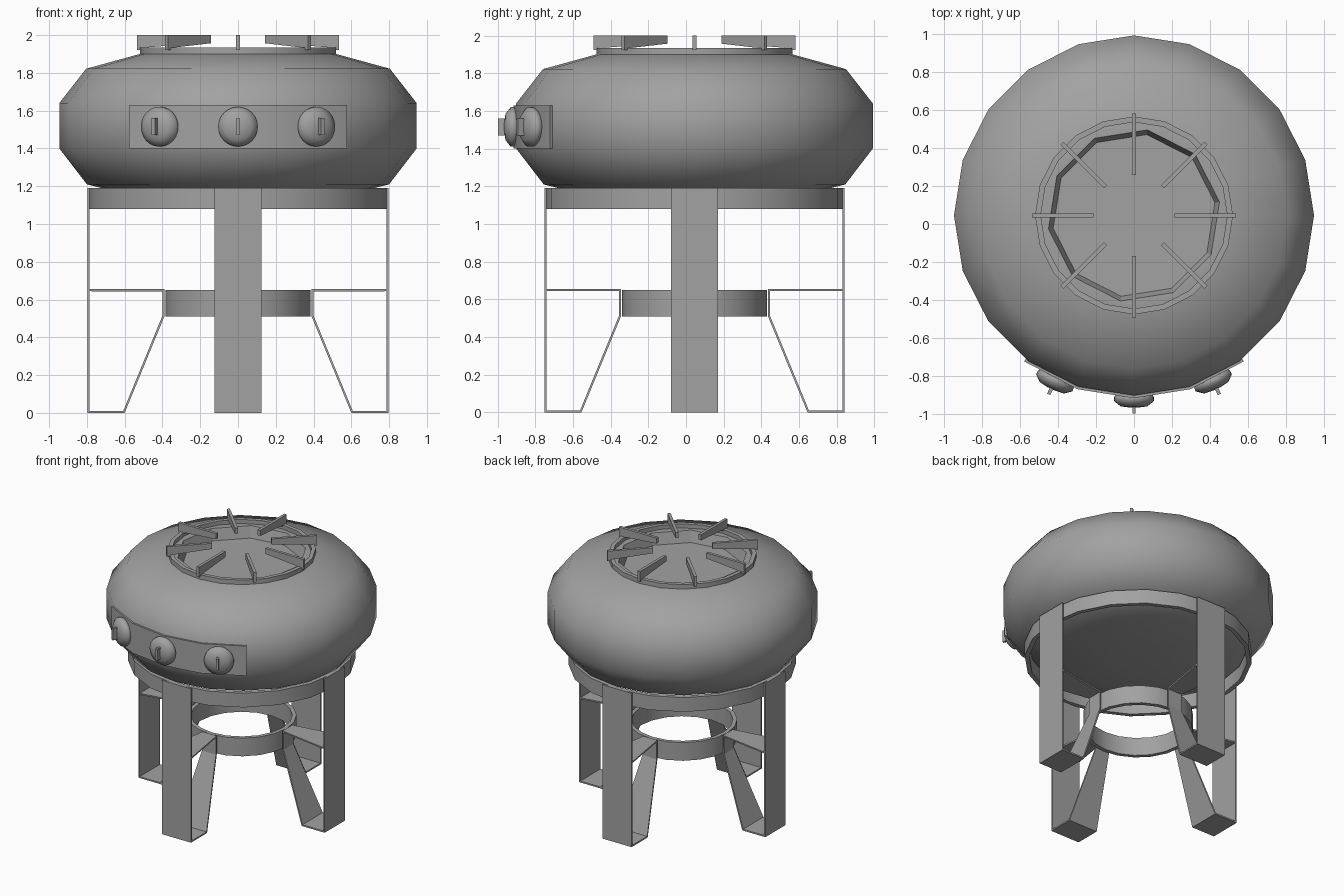
import bpy, bmesh
from math import sin, cos, pi, radians
from mathutils import Matrix

if "Cube" in bpy.data.objects:
    bpy.data.objects.remove(bpy.data.objects["Cube"], do_unlink=True)

CY = 0.045          # the round body sits slightly behind the middle
SIDES = 20

metal = bpy.data.materials.new("grey metal")
metal.use_nodes = True
GREY = (0.36, 0.36, 0.36, 1)
metal.diffuse_color = GREY
metal.node_tree.nodes["Principled BSDF"].inputs["Base Color"].default_value = GREY


def finish(name, bm, matrix=None, smooth=None):
    bmesh.ops.recalc_face_normals(bm, faces=bm.faces)
    mesh = bpy.data.meshes.new(name)
    bm.to_mesh(mesh)
    bm.free()
    mesh.materials.append(metal)
    ob = bpy.data.objects.new(name, mesh)
    bpy.context.collection.objects.link(ob)
    ob.matrix_world = matrix or Matrix.Translation((0, CY, 0))
    if smooth:
        bpy.ops.object.select_all(action="DESELECT")
        ob.select_set(True)
        bpy.context.view_layer.objects.active = ob
        bpy.ops.object.shade_smooth_by_angle(angle=radians(smooth))
    return ob


def lathe(name, profile, sides=SIDES, closed=False, matrix=None, smooth=None, turn=0):
    """Spin (radius, height) points; a closed profile makes a ring, an open one is capped."""
    bm = bmesh.new()
    rows = [[bm.verts.new((r * cos(turn + 2 * pi * i / sides),
                           r * sin(turn + 2 * pi * i / sides), z))
             for i in range(sides)] for r, z in profile]
    pairs = list(zip(rows, rows[1:]))
    if closed:
        pairs.append((rows[-1], rows[0]))
    else:
        bm.faces.new(rows[0])
        bm.faces.new(rows[-1])
    for a, b in pairs:
        for i in range(sides):
            j = (i + 1) % sides
            bm.faces.new((a[i], a[j], b[j], b[i]))
    return finish(name, bm, matrix, smooth)


def ring(name, inner, outer, low, high):
    return lathe(name, [(inner, low), (outer, low), (outer, high), (inner, high)],
                 closed=True, smooth=30)


def spoke(angle):
    """Frame whose local x points outward from the body axis."""
    return Matrix.Translation((0, CY, 0)) @ Matrix.Rotation(angle, 4, "Z")


def slab(name, outline, width, matrix):
    """Extrude an outline in local xz to a plate centred on local y."""
    bm = bmesh.new()
    face = bm.faces.new([bm.verts.new((x, -width / 2, z)) for x, z in outline])
    out = bmesh.ops.extrude_face_region(bm, geom=[face])["geom"]
    bmesh.ops.translate(bm, vec=(0, width, 0),
                        verts=[v for v in out if isinstance(v, bmesh.types.BMVert)])
    return finish(name, bm, matrix)


# Flattened round body with a ten-sided burner recess
body = lathe("body", [(0.19, 1.12), (0.52, 1.14), (0.80, 1.21), (0.946, 1.40),
                      (0.946, 1.64), (0.804, 1.822), (0.52, 1.90), (0.48, 1.905)],
             smooth=45)
cutter = lathe("recess_cutter", [(0.43, 1.82), (0.455, 1.905), (0.455, 1.96)],
               sides=10, turn=radians(9))
cutter.hide_render = True
recess = body.modifiers.new("recess", "BOOLEAN")
recess.operation = "DIFFERENCE"
recess.solver = "EXACT"
recess.object = cutter
bpy.context.view_layer.objects.active = body
bpy.ops.object.modifier_apply(modifier=recess.name)
bpy.data.objects.remove(cutter, do_unlink=True)

# Rings of the grate and the stand
ring("grate_ring", 0.49, 0.52, 1.895, 1.935)
ring("support_ring", 0.765, 0.797, 1.08, 1.19)
ring("lower_ring", 0.355, 0.385, 0.51, 0.65)

# Pan supports around the grate
for i in range(8):
    slab(f"grate_prong_{i + 1}", [(0.212, 1.957), (0.48, 1.935), (0.49, 1.922),
                                  (0.535, 1.922), (0.535, 2.0), (0.212, 2.0)],
         0.022, spoke(i * pi / 4))

# Folded strap legs: radius, height, half width
STRAP = [(0.797, 1.19, 0.124), (0.797, 0, 0.124), (0.60, 0, 0.124),
         (0.39, 0.51, 0.06), (0.39, 0.655, 0.06), (0.797, 0.655, 0.124)]
for i, side in enumerate(("left", "back", "right", "front")):
    bm = bmesh.new()
    rows = [[bm.verts.new((r, s * w, z)) for s in (-1, 1)] for r, z, w in STRAP]
    for a, b in zip(rows, rows[1:]):
        bm.faces.new((a[0], a[1], b[1], b[0]))
    leg = finish(f"{side}_leg", bm, spoke(i * pi / 2))
    strap = leg.modifiers.new("thickness", "SOLIDIFY")
    strap.thickness = 0.011
    strap.use_even_offset = True
    # keep the thickness on the inner side of the outer strap
    inward = leg.data.polygons[0].normal.x < 0
    strap.offset = 1 if inward else -1

# Control panel wrapped around the front of the body
bm = bmesh.new()
loops = []
for deg in (-37, -18, 0, 18, 37):
    a = radians(deg - 90)
    loops.append([bm.verts.new((r * cos(a), r * sin(a), z))
                  for r, z in ((0.93, 1.40), (0.96, 1.40), (0.96, 1.63), (0.93, 1.63))])
for a, b in zip(loops, loops[1:]):
    for i in range(4):
        j = (i + 1) % 4
        bm.faces.new((a[i], a[j], b[j], b[i]))
bm.faces.new(loops[0])
bm.faces.new(loops[-1])
finish("control_panel", bm, smooth=30)

# Domed knobs with a raised grip
for name, deg in (("right", -25.5), ("middle", 0), ("left", 25.5)):
    frame = spoke(radians(deg - 90))
    face_out = frame @ Matrix.Translation((0, 0, 1.515)) @ Matrix.Rotation(pi / 2, 4, "Y")
    lathe(f"{name}_knob", [(0.09, 0.93), (0.105, 0.955), (0.105, 0.975),
                           (0.07, 1.003), (0.02, 1.01)],
          sides=24, matrix=face_out, smooth=60)
    slab(f"{name}_knob_grip", [(0.99, 1.47), (1.042, 1.47), (1.042, 1.56), (0.99, 1.56)],
         0.018, frame)
